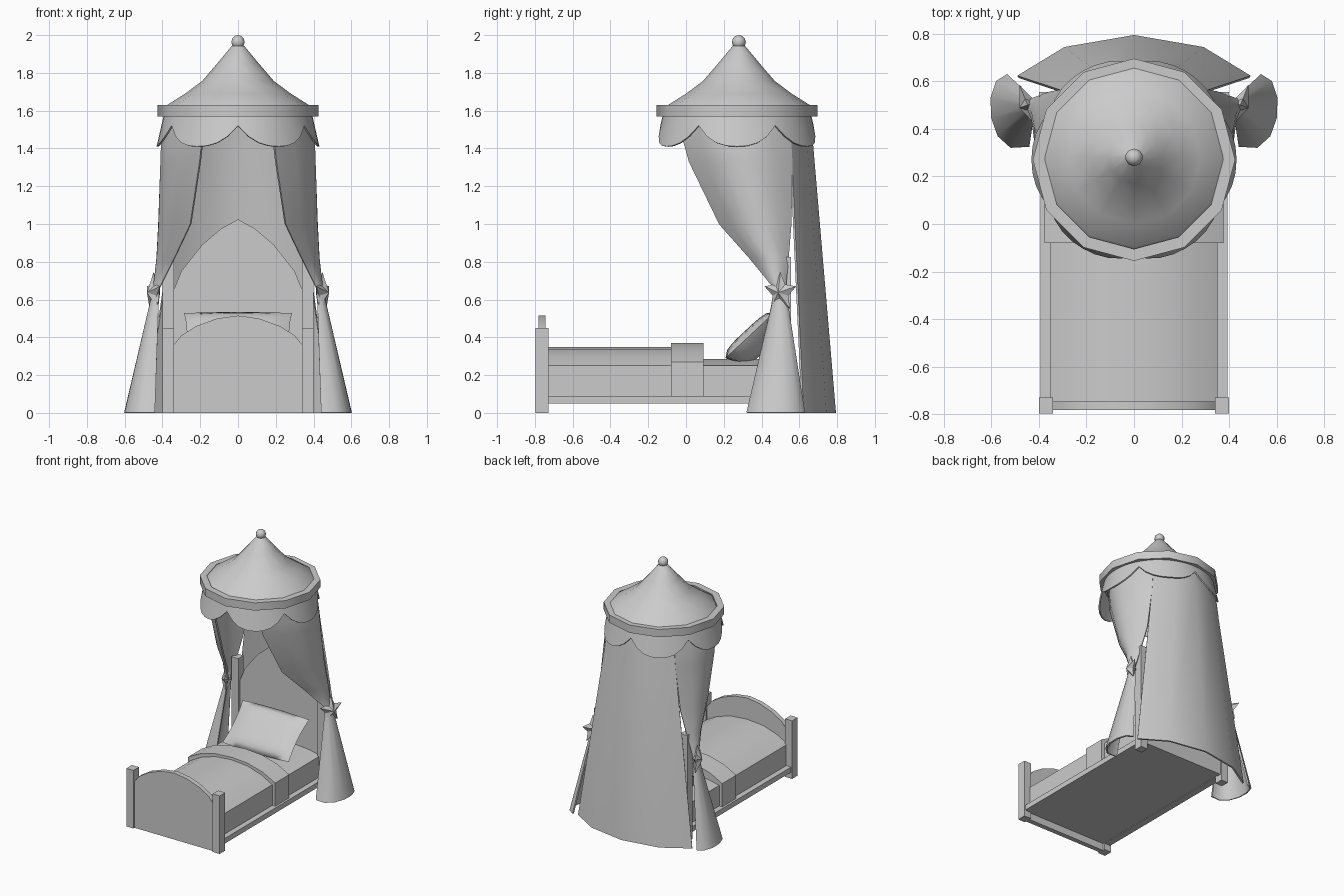
import bpy, bmesh
from math import sin, cos, pi, radians, prod
from mathutils import Vector, Matrix

if "Cube" in bpy.data.objects:
    bpy.data.objects.remove(bpy.data.objects["Cube"])

CY = 0.28   # roof axis
RY = 0.27   # ring and valance axis


def shade(me, angle):
    me.shade_smooth()
    me.set_sharp_from_angle(angle=radians(angle))


def make(name, verts, faces, angle=None, thick=0):
    me = bpy.data.meshes.new(name)
    me.from_pydata([tuple(v) for v in verts], [], faces)
    bm = bmesh.new()
    bm.from_mesh(me)
    bmesh.ops.remove_doubles(bm, verts=bm.verts, dist=1e-5)
    bmesh.ops.recalc_face_normals(bm, faces=bm.faces)
    bm.to_mesh(me)
    bm.free()
    ob = bpy.data.objects.new(name, me)
    bpy.context.collection.objects.link(ob)
    if thick:
        m = ob.modifiers.new("thickness", 'SOLIDIFY')
        m.thickness, m.offset = thick, 0
        dg = bpy.context.evaluated_depsgraph_get()
        me = bpy.data.meshes.new_from_object(ob.evaluated_get(dg))
        ob.modifiers.clear()
        ob.data = me
    if angle:
        shade(me, angle)
    return ob


def prism(name, outline, y0, y1, angle=None):
    """Extrude an x-z outline along y."""
    n = len(outline)
    verts = [(x, y, z) for y in (y0, y1) for x, z in outline]
    faces = [list(range(n)), list(range(n, 2 * n))]
    faces += [(i, (i + 1) % n, n + (i + 1) % n, n + i) for i in range(n)]
    return make(name, verts, faces, angle)


def box(name, x0, x1, y0, y1, z0, z1):
    return prism(name, [(x0, z0), (x1, z0), (x1, z1), (x0, z1)], y0, y1)


def arch(name, half, base, y0, y1):
    """Symmetric arched solid; half runs from the side to the centre."""
    w = half[0][0]
    outline = [(-w, base), (w, base)] + half + [(-x, z) for x, z in half[-2::-1]]
    return prism(name, outline, y0, y1, 30)


def grid_faces(rows, cols, wrap=False):
    return [(r * cols + c, r * cols + (c + 1) % cols,
             (r + 1) * cols + (c + 1) % cols, (r + 1) * cols + c)
            for r in range(rows - 1) for c in range(cols if wrap else cols - 1)]


def lathe(name, profile, seg=12, closed=False, angle=40, cy=CY):
    pts = profile + profile[:1] if closed else profile
    verts = [(r * sin(2 * pi * k / seg), cy + r * cos(2 * pi * k / seg), z)
             for r, z in pts for k in range(seg)]
    return make(name, verts, grid_faces(len(pts), seg, True), angle)


def drape(name, rows, cols, flip=1):
    """Cloth sheet: each row is z plus the x-y points its smooth curve passes through."""
    verts = []
    for z, *pts in rows:
        n = len(pts) - 1
        for i in range(cols):
            t = i / (cols - 1) * n
            p = Vector((0, 0))
            for a, q in enumerate(pts):
                p += Vector(q) * prod((t - b) / (a - b) for b in range(n + 1) if b != a)
            verts.append((flip * p.x, p.y, z))
    return make(name, verts, grid_faces(len(rows), cols), 50, 0.012)


# Bed frame
for s, side in ((-1, "left"), (1, "right")):
    xa, xb = sorted((s * .34, s * .40))
    box(f"foot_post_{side}", xa, xb, -.796, -.728, 0, .45)
    box(f"head_post_{side}", xa, xb, .49, .555, 0, .825)
    xa, xb = sorted((s * .34, s * .392))
    box(f"side_rail_{side}", xa, xb, -.73, .50, .05, .09)
arch("footboard", [(.345, .355), (.30, .41), (.22, .46), (.11, .50), (0, .515)], 0, -.782, -.745)
arch("headboard", [(.345, .64), (.30, .75), (.19, .89), (.09, .975), (0, 1.025)], .05, .512, .545)

# Bedding
arch("mattress", [(.35, .25), (.25, .27), (.13, .281), (0, .285)], .055, .05, .515)
arch("blanket", [(.35, .25), (.26, .30), (.14, .338), (0, .35)], .055, -.747, .06)
arch("blanket_fold", [(.375, .27), (.27, .325), (.14, .36), (0, .37)], .09, -.08, .092)

# Pillow: two bulging sheets joined at the seam, leaning on the headboard, sagging below
N = 11
verts, faces = [], []
tilt = Matrix.Translation((0, .34, .412)) @ Matrix.Rotation(radians(43), 4, 'X')
for side in (1, -1):
    for j in range(N):
        for i in range(N):
            u, v = 2 * i / (N - 1) - 1, 2 * j / (N - 1) - 1
            x = .285 * u * (1 - .05 * (1 - v * v))
            y = .17 * v * (1 + .05 * (1 - u * u))
            bulge = max(0, (1 - u ** 4) * (1 - v ** 4)) ** .6
            z = bulge * (.035 if side > 0 else -.115)
            verts.append(tilt @ Vector((x, y, z)))
    off = (N * N) if side < 0 else 0
    faces += [tuple(q + off for q in f) for f in grid_faces(N, N)]
make("pillow", verts, faces, 80)

# Canopy top
lathe("canopy_roof", [(.39, 1.61), (.375, 1.63), (.28, 1.69), (.19, 1.757), (.11, 1.85), (.035, 1.94), (0, 1.965)], angle=60)
lathe("canopy_ring", [(.38, 1.57), (.425, 1.57), (.425, 1.63), (.375, 1.63)], closed=True, cy=RY)
lathe("finial", [(.037 * sin(pi * k / 6), 1.963 - .037 * cos(pi * k / 6)) for k in range(7)], 10)

# Scalloped valance: six scallops with cusps at the front and every 60 degrees
top, bottom = [], []
S = 48
for k in range(S):
    a = 2 * pi * k / S
    u = 2 * (k % 8) / 8 - 1
    z = 1.41 + .11 * abs(u) ** 2.5
    r = .388 + .038 * (1.575 - z) / .165
    top.append((.388 * sin(a), RY - .388 * cos(a), 1.575))
    bottom.append((r * sin(a), RY - r * cos(a), z))
make("valance", top + bottom, grid_faces(2, S, True), 40, .01)

# Curtains
drape("back_curtain", [
    (1.57, (-.264, .54), (-.14, .612), (0, .638), (.14, .612), (.264, .54)),
    (1.41, (-.29, .553), (-.158, .637), (0, .668), (.158, .637), (.29, .553)),
    (0, (-.487, .618), (-.29, .738), (0, .788), (.29, .738), (.487, .618))], 5)
side_rows = [
    (1.57, (.175, -.055), (.37, .26), (.265, .535)),
    (1.42, (.19, -.005), (.402, .27), (.29, .555)),
    (1.33, (.20, .02), (.405, .28), (.30, .56)),
    (1.00, (.25, .18), (.415, .36), (.34, .555)),
    (.82, (.335, .34), (.425, .44), (.385, .54)),
    (.66, (.415, .47), (.445, .49), (.425, .525)),
    (.58, (.42, .46), (.455, .475), (.46, .515), (.435, .535)),
    (0, (.44, .33), (.568, .372), (.597, .53), (.53, .625))]

# Star tieback: five points, domed to an apex on both faces, turned a little to the front
for s, side in ((-1, "left"), (1, "right")):
    drape(f"side_curtain_{side}", side_rows, 7, s)
    verts = [(s * .482, .488, .637), (s * .412, .512, .637)]
    for k in range(10):
        r = .053 if k % 2 else .108
        d = r * sin(pi * k / 5)
        verts.append((s * (.447 + .33 * d), .50 + .82 * d, .637 + r * cos(pi * k / 5)))
    faces = [(c, 2 + k, 2 + (k + 1) % 10) for c in (0, 1) for k in range(10)]
    make(f"star_tieback_{side}", verts, faces)
